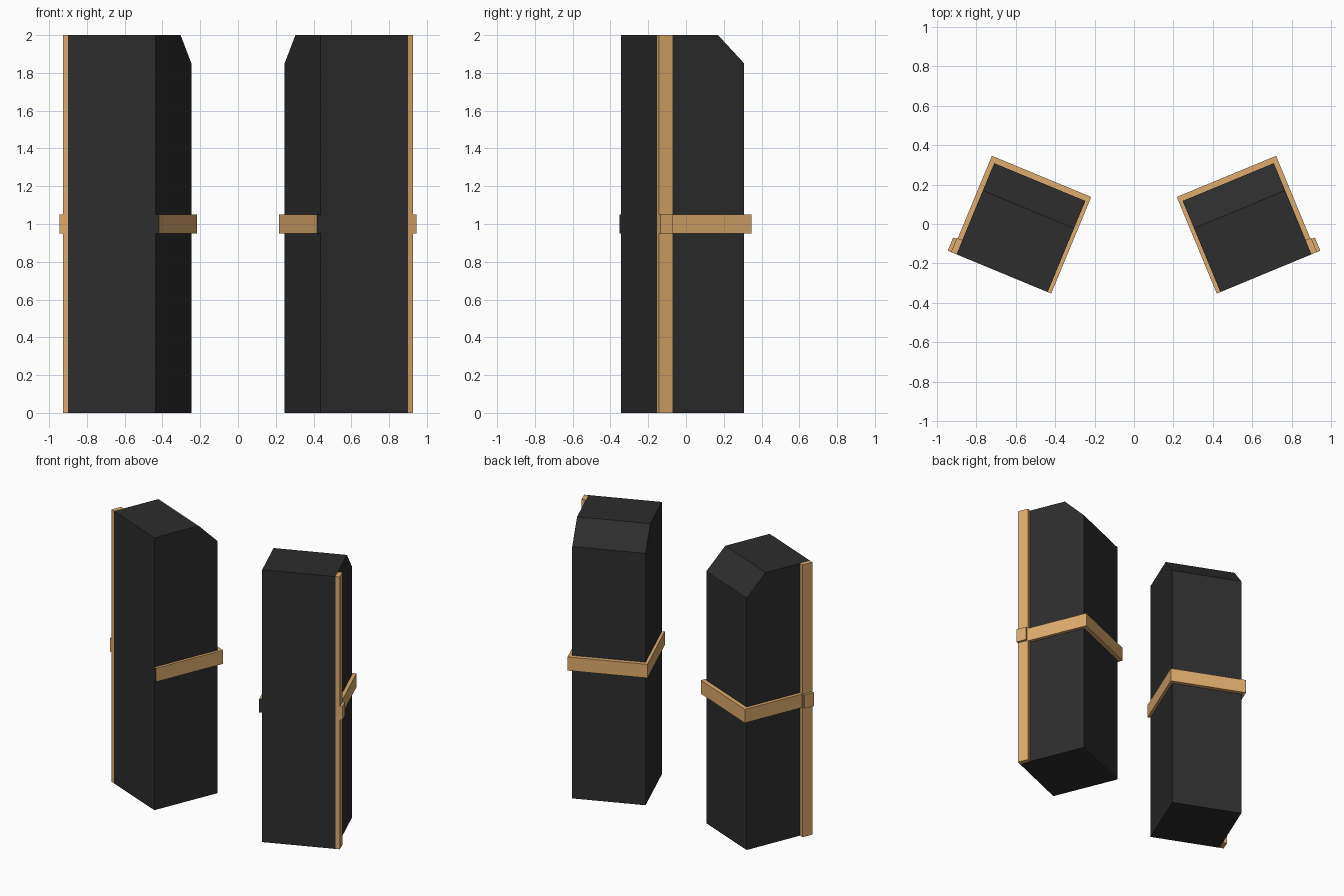
import bpy, bmesh, math
from mathutils import Matrix, Vector

if "Cube" in bpy.data.objects:
    bpy.data.objects.remove(bpy.data.objects["Cube"])

def material(name, rgb):
    m = bpy.data.materials.new(name)
    m.diffuse_color = (*rgb, 1)
    m.use_nodes = True
    m.node_tree.nodes["Principled BSDF"].inputs["Base Color"].default_value = m.diffuse_color
    return m

black = material("charcoal black", (0.026, 0.026, 0.026))
wood = material("light wood", (0.73, 0.41, 0.155))

# Local frame of the right tower: origin at its inner front corner, turned inward
FRAME = Matrix.Translation((0.438, -0.345, 0)) @ Matrix.Rotation(math.radians(22.5), 4, 'Z')

def prism(name, profile, offset, mats):
    """Extrude a closed profile by offset, place it and mirror it to the other tower."""
    bm = bmesh.new()
    face = bm.faces.new([bm.verts.new(p) for p in profile])
    ext = bmesh.ops.extrude_face_region(bm, geom=[face])
    moved = [v for v in ext["geom"] if isinstance(v, bmesh.types.BMVert)]
    bmesh.ops.translate(bm, verts=moved, vec=Vector(offset))
    bmesh.ops.recalc_face_normals(bm, faces=bm.faces)
    # second material, if any, goes on the inner front end
    if len(mats) > 1:
        for f in bm.faces:
            c = f.calc_center_median()
            if f.normal.y < -0.9 and c.x < 0 and c.y < 0.01:
                f.material_index = 1
    bm.transform(FRAME)
    me = bpy.data.meshes.new(name)
    bm.to_mesh(me)
    bm.free()
    for m in mats:
        me.materials.append(m)
    ob = bpy.data.objects.new(name, me)
    bpy.context.collection.objects.link(ob)
    mod = ob.modifiers.new("Mirror", 'MIRROR')
    mod.use_mirror_merge = False
    return ob

def box(name, u0, u1, v0, v1, z0, z1, mats):
    return prism(name, [(u0, v0, z0), (u1, v0, z0), (u1, v1, z0), (u0, v1, z0)],
                 (0, 0, z1 - z0), mats)

# Tower body with chamfered top back edge
side = [(0, 0), (0.5, 0), (0.5, 1.85), (0.35, 2), (0, 2)]
prism("tower_body", [(0, v, z) for v, z in side], (0.5, 0, 0), [black])

# Band wrapping the two sides and the back
L, R, B = -0.02, 0.525, 0.53
band = [(0, 0), (L, 0), (L, B), (R, B), (R, 0.07), (0.5, 0.07), (0.5, 0.5), (0, 0.5)]
prism("wrap_band", [(u, v, 0.95) for u, v in band], (0, 0, 0.1), [wood, black])

# Upright strip on the outer side and the clasp over it
box("upright_strip", 0.5, 0.53, 0, 0.078, 0, 2, [wood])
box("band_clasp", 0.5, 0.548, 0, 0.072, 0.95, 1.05, [wood])
